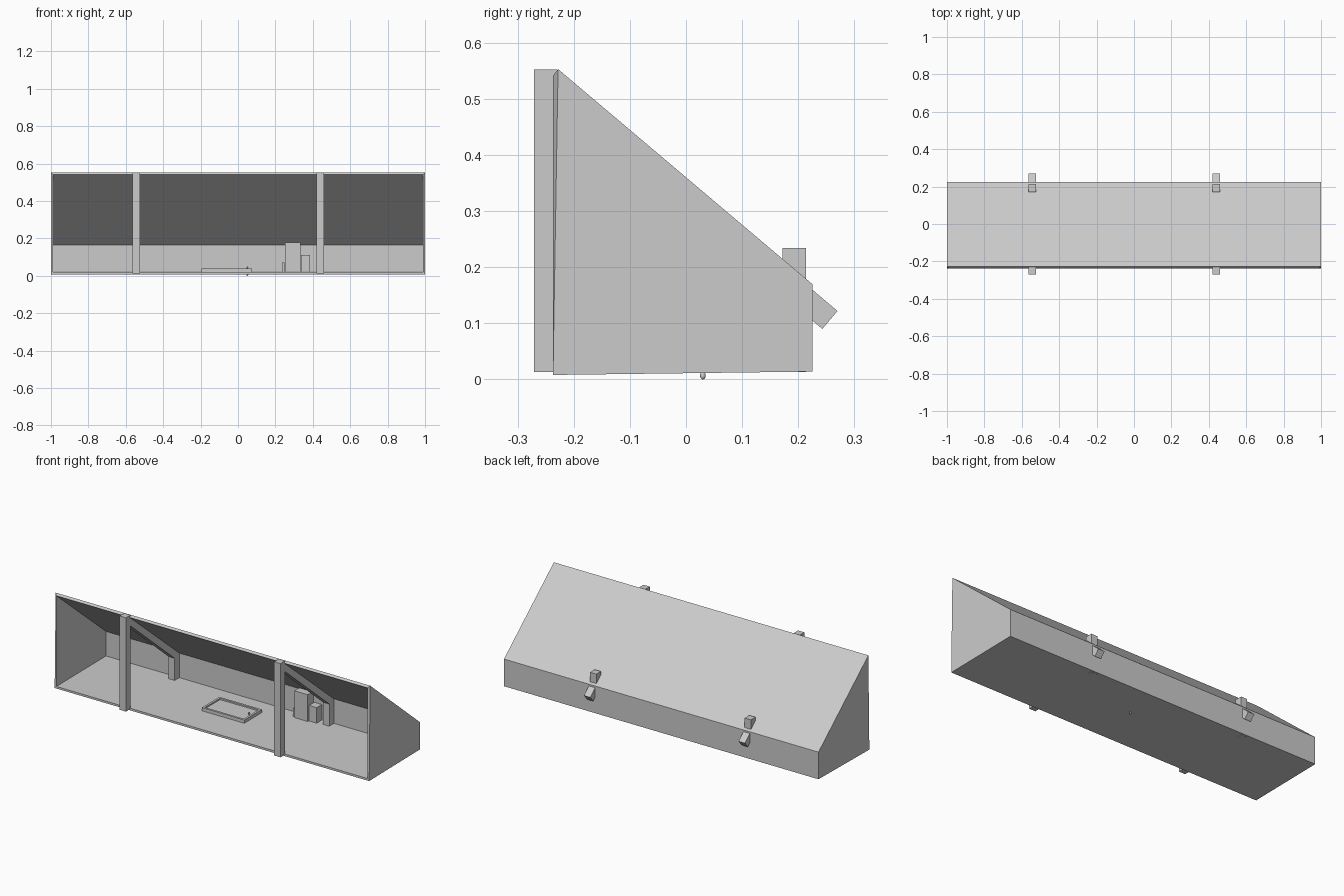
import bpy, bmesh
from mathutils import Vector

if "Cube" in bpy.data.objects:
    bpy.data.objects.remove(bpy.data.objects["Cube"])


def mesh_object(name, verts, faces):
    me = bpy.data.meshes.new(name)
    me.from_pydata(verts, [], faces)
    bm = bmesh.new()
    bm.from_mesh(me)
    bmesh.ops.recalc_face_normals(bm, faces=bm.faces)
    bm.to_mesh(me)
    bm.free()
    ob = bpy.data.objects.new(name, me)
    bpy.context.collection.objects.link(ob)
    return ob


def prism(name, profile, x0, x1):
    """Extrude a (y, z) profile from x0 to x1."""
    n = len(profile)
    verts = [(x, y, z) for x in (x0, x1) for y, z in profile]
    faces = [list(range(n)), list(range(n, 2 * n))]
    faces += [(i, (i + 1) % n, n + (i + 1) % n, n + i) for i in range(n)]
    return mesh_object(name, verts, faces)


def box(name, x0, x1, y0, y1, z0, z1):
    return prism(name, [(y0, z0), (y1, z0), (y1, z1), (y0, z1)], x0, x1)


# Attic shell: floor, knee wall, sloped roof and side walls, open at the front
outer = [(-0.237, 0.008), (0.225, 0.014), (0.225, 0.170), (-0.228, 0.553)]
inner = [(-0.237, 0.020), (0.214, 0.023), (0.214, 0.164), (-0.237, 0.541)]
verts, faces = [], []
for prof, hx in ((outer, 1.0), (inner, 0.989)):
    o = len(verts)
    verts += [(s * hx, y, z) for s in (-1, 1) for y, z in prof]
    faces += [(o, o + 1, o + 2, o + 3), (o + 4, o + 5, o + 6, o + 7)]
    faces += [(o + i, o + i + 1, o + i + 5, o + i + 4) for i in range(3)]
# front rim joining outer and inner skins
faces += [(a, b, b + 8, a + 8) for a, b in ((0, 4), (4, 7), (7, 3), (3, 0))]
mesh_object("attic_shell", verts, faces)

# Timber frames: front post, short rear post and rafter under the roof
slope = Vector((0.763, -0.646))
down = Vector((-0.646, -0.763)) * 0.042
tip = Vector((0.270, 0.122))
start = tip - slope * 0.66
rafter = [tip, tip + down, start + down, start]
for side, cx in (("left", -0.543), ("right", 0.44)):
    x0, x1 = cx - 0.02, cx + 0.02
    box(side + "_front_post", x0, x1, -0.271, -0.230, 0.013, 0.552)
    box(side + "_rear_post", x0, x1, 0.172, 0.214, 0.013, 0.234)
    prism(side + "_rafter", [tuple(p) for p in rafter], x0, x1)

# Floor hatch: raised rim around a recessed panel
hx0, hx1, hy0, hy1, w = -0.195, 0.075, -0.05, 0.11, 0.012
box("hatch_rim_front", hx0, hx1, hy0, hy0 + w, 0.018, 0.04)
box("hatch_rim_back", hx0, hx1, hy1 - w, hy1, 0.018, 0.04)
box("hatch_rim_left", hx0, hx0 + w, hy0 + w, hy1 - w, 0.018, 0.04)
box("hatch_rim_right", hx1 - w, hx1, hy0 + w, hy1 - w, 0.018, 0.04)
box("hatch_panel", hx0 + w, hx1 - w, hy0 + w, hy1 - w, 0.018, 0.032)

# Hatch knob with a spindle through the floor
bpy.ops.mesh.primitive_cylinder_add(vertices=12, radius=0.003, depth=0.036, location=(0.05, 0.03, 0.025))
bpy.context.object.name = "knob_spindle"
for name, z in (("knob_top", 0.043), ("knob_bottom", 0.007)):
    bpy.ops.mesh.primitive_uv_sphere_add(segments=12, ring_count=8, radius=1, location=(0.05, 0.03, z))
    bpy.context.object.name = name
    bpy.context.object.scale = (0.005, 0.005, 0.007)
    bpy.ops.object.shade_smooth_by_angle()

# Storage boxes against the knee wall
box("tall_box", 0.25, 0.335, 0.155, 0.205, 0.02, 0.177)
box("right_box", 0.337, 0.385, 0.165, 0.212, 0.02, 0.112)
box("left_box", 0.235, 0.249, 0.165, 0.212, 0.02, 0.070)
